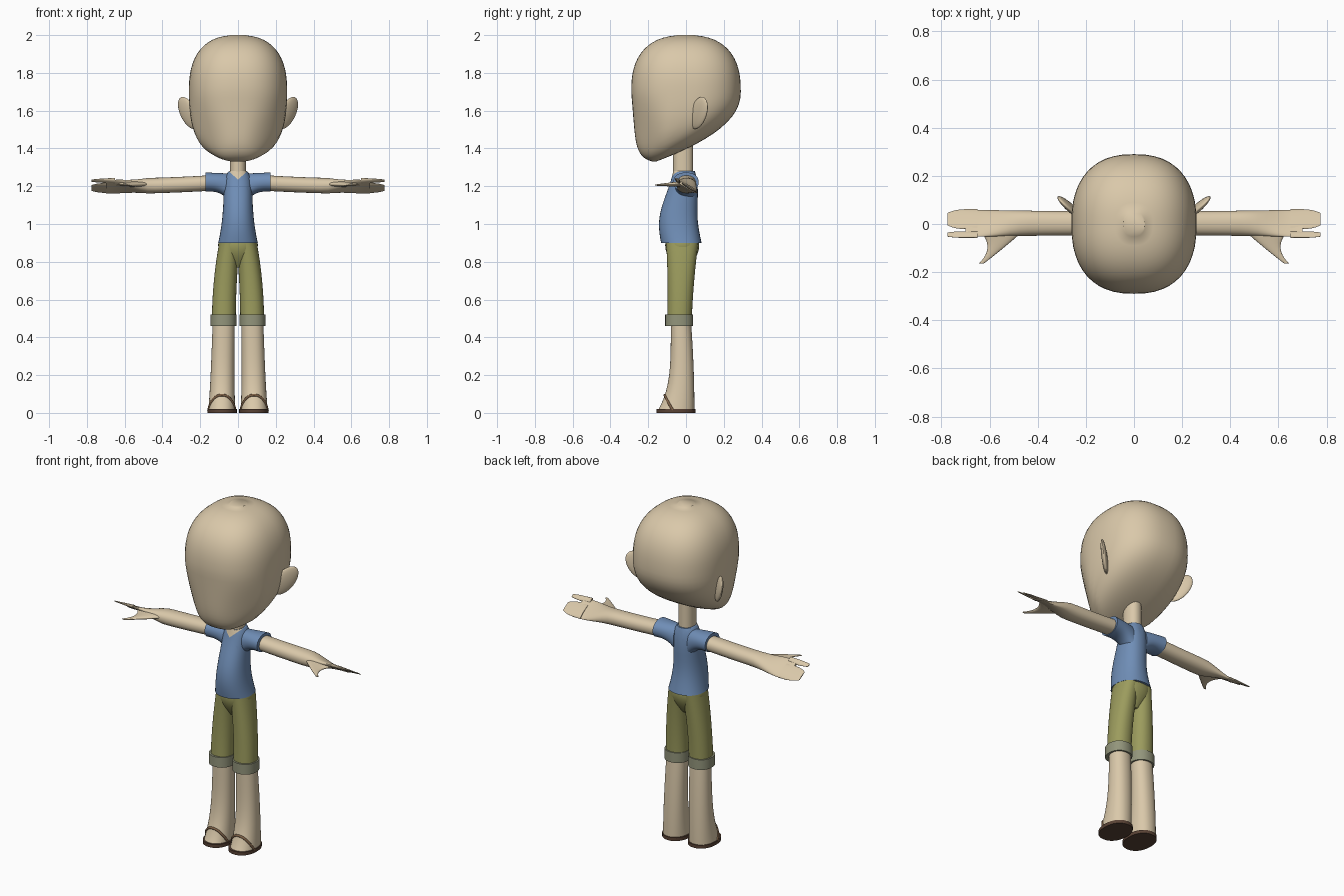
import bpy, bmesh, math
from math import sin, cos, pi
from mathutils import Vector, Matrix
from mathutils.bvhtree import BVHTree

cube = bpy.data.objects.get("Cube")
if cube:
    bpy.data.objects.remove(cube, do_unlink=True)


def material(name, red, green, blue):
    color = (red, green, blue, 1)
    mat = bpy.data.materials.new(name)
    mat.use_nodes = True
    mat.diffuse_color = color
    mat.node_tree.nodes["Principled BSDF"].inputs["Base Color"].default_value = color
    return mat


skin = material("skin", .7, .58, .4)
blue_cloth = material("blue_cloth", .16, .27, .47)
olive_cloth = material("olive_cloth", .33, .33, .11)
cuff_cloth = material("cuff_grey_green", .29, .3, .2)
sole_brown = material("sole_brown", .1, .055, .035)
strap_brown = material("strap_brown", .2, .115, .06)


def finish(name, bm, materials, mirror):
    bmesh.ops.recalc_face_normals(bm, faces=bm.faces)
    mesh = bpy.data.meshes.new(name)
    bm.to_mesh(mesh)
    bm.free()
    for mat in materials:
        mesh.materials.append(mat)
    part = bpy.data.objects.new(name, mesh)
    bpy.context.collection.objects.link(part)
    bpy.ops.object.select_all(action="DESELECT")
    part.select_set(True)
    bpy.context.view_layer.objects.active = part
    bpy.ops.object.shade_smooth_by_angle(angle=math.radians(50))
    if mirror:
        part.modifiers.new("mirror", "MIRROR").use_mirror_merge = False
    return part


def ease(value, low, high):
    """Smooth step from zero at low to one at high."""
    t = max(0, min(1, (value - low) / (high - low)))
    return t * t * (3 - 2 * t)


def loft(name, axis, start, end, shape, *materials, mirror=False,
         warp=None, rings=16, sides=32, power=2.2, edit=None):
    """Skin rounded rings along an axis; shape(t) gives the two centres and two half sizes."""
    bm = bmesh.new()
    loops = []
    for i in range(rings + 1):
        t = (1 - cos(pi * i / rings)) / 2
        along = start + (end - start) * t
        centre_u, centre_v, half_u, half_v = shape(t)
        loop = []
        for k in range(sides):
            angle = math.tau * k / sides
            c, s = cos(angle), sin(angle)
            u = centre_u + half_u * math.copysign(abs(c) ** (2 / power), c)
            v = centre_v + half_v * math.copysign(abs(s) ** (2 / power), s)
            point = {"x": (along, u, v), "y": (u, along, v), "z": (u, v, along)}[axis]
            loop.append(bm.verts.new(warp(*point) if warp else point))
        loops.append(loop)
    for lower, upper in zip(loops, loops[1:]):
        for k in range(sides):
            n = (k + 1) % sides
            bm.faces.new((lower[k], lower[n], upper[n], upper[k]))
    bm.faces.new(loops[0])
    bm.faces.new(loops[-1])
    if edit:
        edit(bm)
    return finish(name, bm, materials, mirror)


# Head: domed crown, underside sloping up from the chin to the back
crown, chin, brow = 2, 1.33, 1.7


def head_shape(t):
    z = chin + (crown - chin) * t
    above = z > brow
    h = min(.995, abs(z - brow) / (crown - brow if above else brow - chin))
    dome = (1 - h ** 2.5) ** .4
    if above:
        front, back = -.29 * dome, .29 * dome
    else:
        front = -.16 - (.13 - .03 * h) * (1 - h ** 8) ** .5
        back = .29 - .45 * h ** 2.2
    return 0, (front + back) / 2, .26 * dome, (back - front) / 2


def narrow_jaw(x, y, z):
    low = 1 - ease(z, 1.4, brow)
    return x * (1 + 2 * low * min(0, y + .1)), y, z


loft("head", "z", chin, crown, head_shape, skin,
     warp=narrow_jaw, rings=32, sides=48, power=2.4)

# Ears: thin discs swept outward and back
bm = bmesh.new()
bmesh.ops.create_uvsphere(bm, u_segments=24, v_segments=14, radius=1)
wide, tall = Vector((.045, .045, 0)), Vector((.03, .018, .085))
thin = wide.cross(tall).normalized() * .016
frame = Matrix((wide, thin, tall)).transposed().to_4x4()
bmesh.ops.transform(bm, matrix=Matrix.Translation((.263, .066, 1.588)) @ frame, verts=bm.verts)
finish("ears", bm, [skin], True)

loft("neck", "z", 1.2, 1.44, lambda t: (0, -.015, .043, .053), skin)


# Shirt with a skin V cut into the front of the collar
def cut_v_neck(bm):
    bottom, slope = 1.235, .9
    for side in (-1, 1):
        bmesh.ops.bisect_plane(bm, geom=bm.verts[:] + bm.edges[:] + bm.faces[:],
                               plane_co=(0, 0, bottom), plane_no=(side * slope, 0, -1))
    for face in bm.faces:
        middle = face.calc_center_median()
        if middle.y < -.02 and middle.z > bottom + slope * abs(middle.x):
            face.material_index = 1


def shirt_shape(t):
    hem, collar = .03 * (1 - t) ** 3, .027 * t ** 14
    return 0, -.025 - .015 * sin(5 * t), .075 + hem - collar, .107 - .05 * t * t


def sleeve_shape(t):
    armpit = .03 * (1 - t) ** 3
    return 0, 1.222 - armpit, .055 + .012 * t, .045 + armpit + .006 * t


loft("shirt_body", "z", .9, 1.28, shirt_shape, blue_cloth, skin, edit=cut_v_neck)
loft("sleeves", "x", .045, .172, sleeve_shape, blue_cloth, mirror=True)


# Arms flatten into hands whose palms tilt down toward the back
def tilt_palm(x, y, z):
    return x, y, z - .6 * y * ease(x, .45, .64)


def arm_shape(t):
    return .003, 1.2 + .02 * (1 - t) ** 2, .05 + .007 * t * t, .041 - .031 * ease(t, .6, .95)


def thumb_shape(t):
    return .55 + .085 * t * t, 1.212 - .006 * t, .1 - .16 * t + .07 * t * t, .016 - .013 * t


loft("arms", "x", .1, .7, arm_shape, skin, mirror=True, warp=tilt_palm, rings=24)
for label, y, width in (("broad", .02, .042), ("small", -.044, .014)):
    loft(label + "_fingers", "x", .65, .775,
         lambda t: (y, 1.203, width * (1 - .4 * t ** 4), .012 - .009 * t),
         skin, mirror=True, warp=tilt_palm, sides=20)
loft("thumbs", "y", -.02, -.165, thumb_shape, skin, mirror=True, sides=20)


# Trousers with rolled cuffs
def seat_shape(t):
    swell = sin(2 * t)
    return 0, -.02, .03 + .075 * swell, .04 + .05 * swell


def trouser_shape(t):
    rise = t * t
    return .075 - .03 * rise, -.035 + .015 * t, .063 - .008 * rise, .065 + .02 * rise


loft("trouser_seat", "z", .77, .92, seat_shape, olive_cloth)
loft("trouser_legs", "z", .48, .9, trouser_shape, olive_cloth, mirror=True)
loft("trouser_cuffs", "z", .46, .52, lambda t: (.077, -.036, .069, .074),
     cuff_cloth, mirror=True, rings=1)


# Lower legs flowing forward into the feet
def leg_shape(t):
    toe, calf = .035 * (1 - t) ** 4, .009 * t * t
    return .086 - .01 * t, -.018 - toe - calf, .065 + .2 * toe - .007 * t, .0625 + toe - calf


legs = loft("legs_and_feet", "z", .01, .48, leg_shape, skin, mirror=True)
loft("sandal_soles", "z", 0, .02, lambda t: (.084, -.053, .078, .103),
     sole_brown, mirror=True, rings=1)

# Sandal straps laid over the feet
surface = BVHTree.FromPolygons([vert.co for vert in legs.data.vertices],
                               [poly.vertices[:] for poly in legs.data.polygons])
arch = []
for k in range(17):
    angle = pi * k / 16
    guess = Vector((.086 - .08 * cos(angle), -.07 - .06 * sin(angle), .015 + .085 * sin(angle)))
    arch.append(surface.find_nearest(guess)[0])
for side, label in ((1, "left"), (-1, "right")):
    name = label + "_sandal_strap"
    curve = bpy.data.curves.new(name, "CURVE")
    curve.dimensions = "3D"
    curve.bevel_depth = .007
    curve.bevel_resolution = 2
    curve.materials.append(strap_brown)
    line = curve.splines.new("POLY")
    line.points.add(len(arch) - 1)
    for point, spot in zip(line.points, arch):
        point.co = (side * spot.x, spot.y, spot.z, 1)
    bpy.context.collection.objects.link(bpy.data.objects.new(name, curve))
